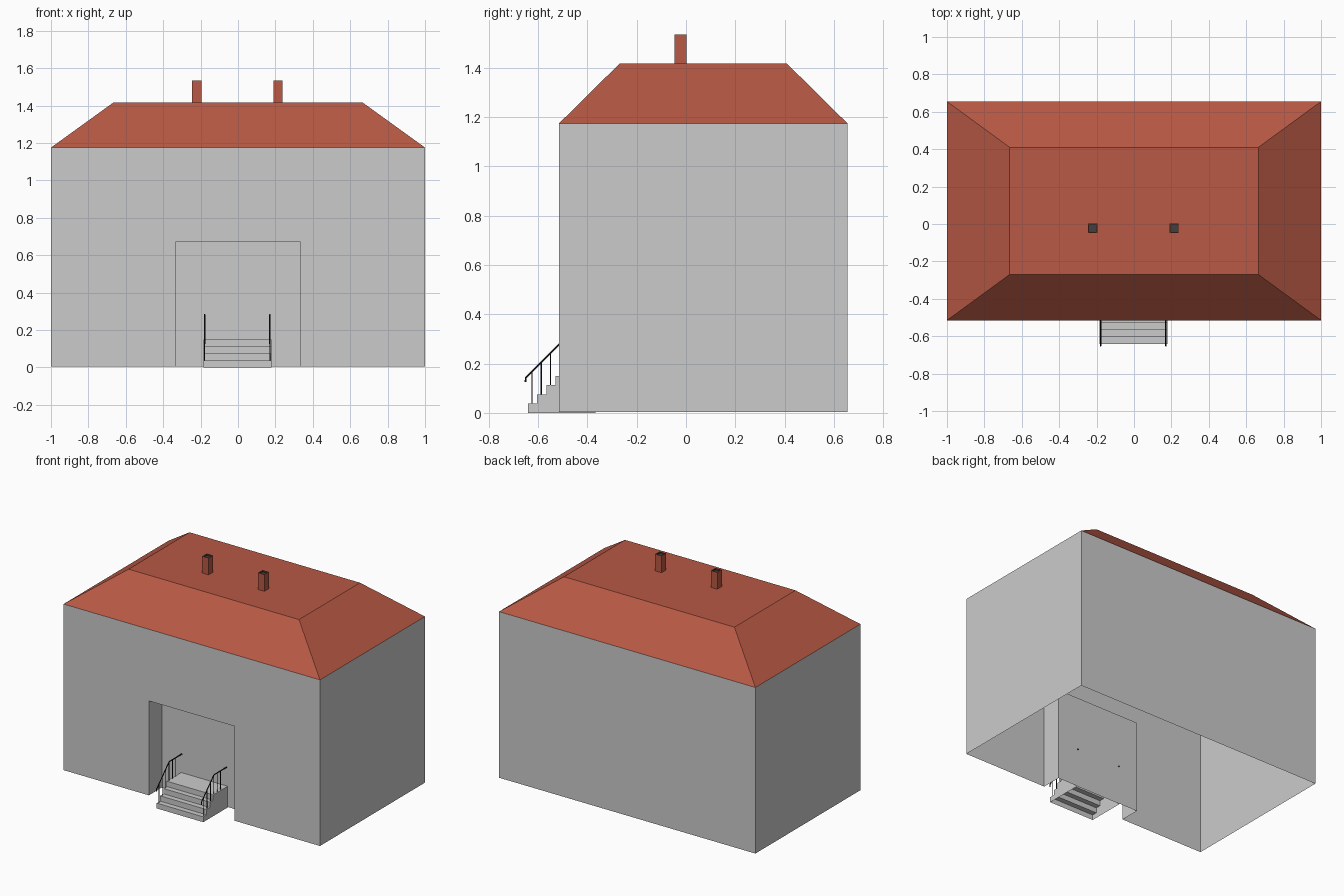
import bpy, bmesh

if "Cube" in bpy.data.objects:
    bpy.data.objects.remove(bpy.data.objects["Cube"])


def material(name, r, g, b):
    m = bpy.data.materials.new(name)
    m.diffuse_color = (r, g, b, 1)
    m.use_nodes = True
    m.node_tree.nodes["Principled BSDF"].inputs["Base Color"].default_value = m.diffuse_color
    return m


RED = material("roof_red", 0.48, 0.10, 0.058)
BLACK = material("iron_black", 0.01, 0.01, 0.01)
DARK = material("soot_grey", 0.05, 0.05, 0.05)


def mesh_object(name, verts, faces, mats=()):
    me = bpy.data.meshes.new(name)
    me.from_pydata(verts, [], faces)
    bm = bmesh.new()
    bm.from_mesh(me)
    bmesh.ops.recalc_face_normals(bm, faces=bm.faces)
    bm.to_mesh(me)
    bm.free()
    for m in mats:
        me.materials.append(m)
    ob = bpy.data.objects.new(name, me)
    bpy.context.collection.objects.link(ob)
    return ob


def rect(x, y0, y1, z):
    return [(-x, y0, z), (x, y0, z), (x, y1, z), (-x, y1, z)]


FRONT, BACK, EAVES, BASE = -0.515, 0.655, 1.175, 0.004
DOOR_X, DOOR_Z, RECESS = 0.335, 0.67, -0.37

# walls: open shell with a doorway recess in the front
outline = [(-1, BASE), (-DOOR_X, BASE), (-DOOR_X, DOOR_Z), (DOOR_X, DOOR_Z),
           (DOOR_X, BASE), (1, BASE), (1, EAVES), (-1, EAVES)]
verts = [(x, FRONT, z) for x, z in outline]
verts += [(x, BACK, z) for x, z in (outline[0], outline[5], outline[6], outline[7])]
verts += [(x, RECESS, z) for x, z in outline[1:5]]
mesh_object("walls", verts, [
    (0, 1, 2, 7), (2, 3, 6, 7), (3, 4, 5, 6),                 # front
    (5, 9, 10, 6), (9, 8, 11, 10), (8, 0, 7, 11),             # sides and back
    (1, 12, 13, 2), (2, 13, 14, 3), (3, 14, 15, 4), (12, 15, 14, 13)])  # recess

# hipped roof with flat top
mesh_object("roof", rect(1, FRONT, BACK, EAVES) + rect(0.665, -0.27, 0.41, 1.417),
            [(i, (i + 1) % 4, (i + 1) % 4 + 4, i + 4) for i in range(4)] + [(4, 5, 6, 7)],
            [RED])

# chimneys with a thin rim and a dark opening
for side, cx in (("left", -0.221), ("right", 0.214)):
    rings = []
    for h, z in ((0.025, 1.41), (0.025, 1.535), (0.02, 1.535), (0.02, 1.525)):
        rings += [(cx + x, y, z) for x, y, z in rect(h, -0.022 - h, -0.022 + h, z)]
    faces = [(r + i, r + (i + 1) % 4, r + (i + 1) % 4 + 4, r + i + 4)
             for r in (0, 4, 8) for i in range(4)] + [(12, 13, 14, 15)]
    ob = mesh_object(side + "_chimney", rings, faces, [RED, DARK])
    for p in list(ob.data.polygons)[8:]:
        p.material_index = 1

# steps: stair profile extruded across, open underneath
STEP_Y, RISE, STEP_BACK = (-0.641, -0.604, -0.567, -0.53), 0.0375, -0.367
profile = []
for i, y in enumerate(STEP_Y):
    profile += [(y, i * RISE), (y, (i + 1) * RISE)]
profile += [(STEP_BACK, 4 * RISE), (STEP_BACK, 0)]
n = len(profile)
verts = [(x, y, z) for x in (-0.185, 0.178) for y, z in profile]
mesh_object("steps", verts, [(i, i + 1, n + i + 1, n + i) for i in range(n - 1)]
            + [tuple(range(n)), tuple(range(n, 2 * n))])


def rail(name, x, paths, radius):
    cu = bpy.data.curves.new(name, 'CURVE')
    cu.dimensions = '3D'
    cu.bevel_depth = radius
    cu.bevel_resolution = 1
    cu.use_fill_caps = True
    cu.materials.append(BLACK)
    for path in paths:
        sp = cu.splines.new('POLY')
        sp.points.add(len(path) - 1)
        for p, (y, z) in zip(sp.points, path):
            p.co = (x, y, z, 1)
    bpy.context.collection.objects.link(bpy.data.objects.new(name, cu))


# handrails and balusters
TOP = 0.282
posts = []
for i in range(6):
    y = -0.625 + i * 0.0375
    posts.append([(y, min(i + 1, 4) * RISE), (y, min(TOP, y + 0.793))])
for side, x in (("left", -0.179), ("right", 0.17)):
    rail(side + "_handrail", x,
         [[(-0.651, 0.125), (-0.651, 0.142), (-0.511, TOP), (-0.363, TOP)]], 0.004)
    rail(side + "_balusters", x, posts, 0.0027)
